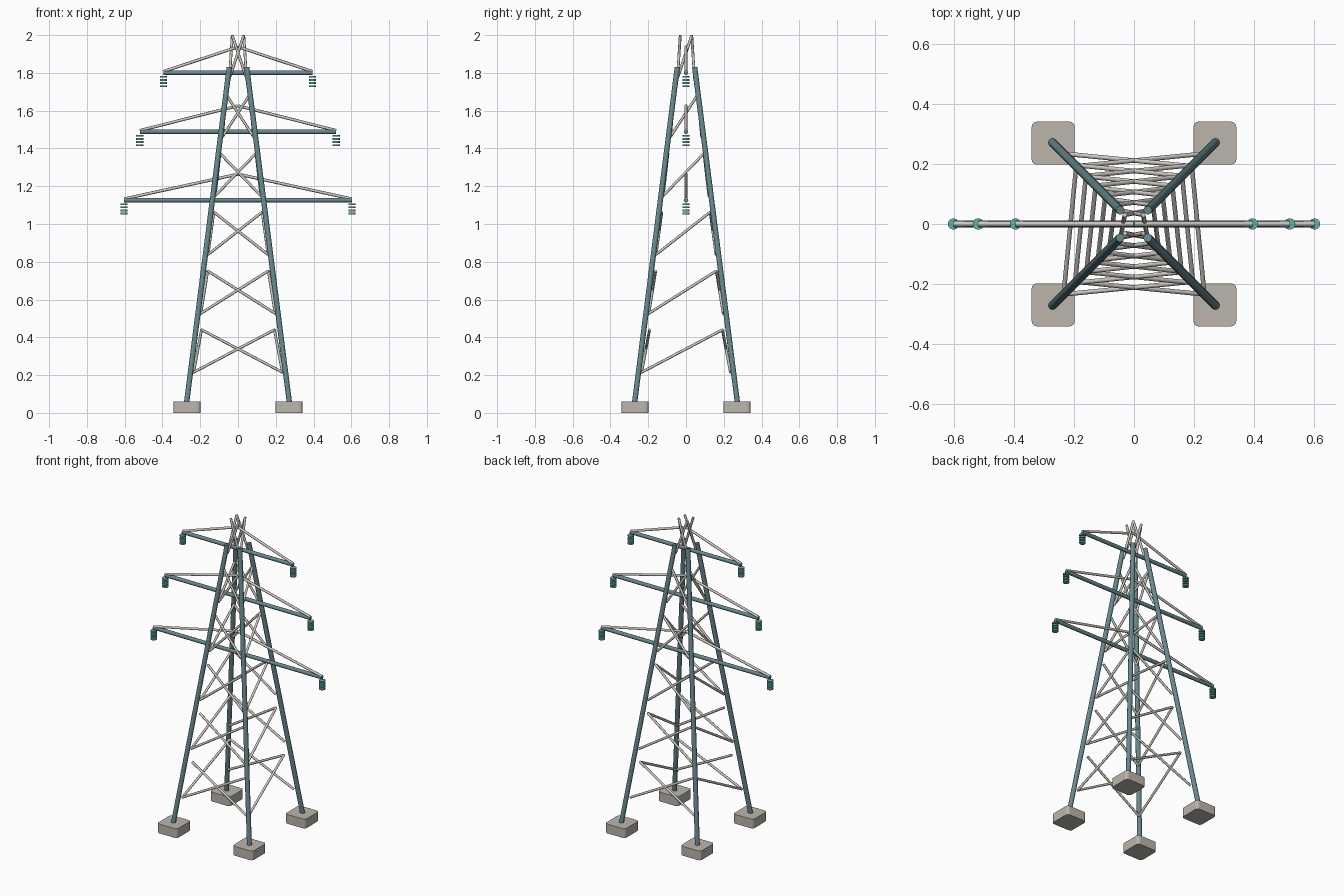
import bpy, bmesh, math
from mathutils import Vector

if "Cube" in bpy.data.objects:
    bpy.data.objects.remove(bpy.data.objects["Cube"])


def material(name, rgb):
    m = bpy.data.materials.new(name)
    m.diffuse_color = (*rgb, 1)
    m.use_nodes = True
    m.node_tree.nodes["Principled BSDF"].inputs["Base Color"].default_value = m.diffuse_color
    return m


STEEL = material("teal steel", (0.14, 0.25, 0.27))
GALV = material("galvanised grey", (0.62, 0.59, 0.54))
GLASS = material("insulator teal", (0.13, 0.44, 0.42))
CONCRETE = material("concrete", (0.50, 0.47, 0.41))


def rod(name, a, b, radius, mat, sides=8):
    """Cylinder running from point a to point b."""
    a, b = Vector(a), Vector(b)
    d = b - a
    bpy.ops.mesh.primitive_cylinder_add(vertices=sides, radius=radius,
                                        depth=d.length, location=(a + b) / 2)
    o = bpy.context.object
    o.rotation_euler = d.to_track_quat('Z', 'Y').to_euler()
    o.name = name
    o.data.materials.append(mat)
    bpy.ops.object.shade_smooth_by_angle(angle=math.radians(50))
    return o


def footing(x, y):
    """Concrete pad with rounded vertical corners."""
    bm = bmesh.new()
    bmesh.ops.create_cube(bm, size=1)
    for v in bm.verts:
        v.co = (v.co.x * 0.144, v.co.y * 0.144, v.co.z * 0.06)
    upright = [e for e in bm.edges
               if abs(e.verts[0].co.z - e.verts[1].co.z) > 0.01]
    bmesh.ops.bevel(bm, geom=upright, offset=0.018, segments=3,
                    profile=0.5, affect='EDGES')
    me = bpy.data.meshes.new("footing")
    bm.to_mesh(me)
    bm.free()
    me.materials.append(CONCRETE)
    o = bpy.data.objects.new("footing", me)
    o.location = (x, y, 0.03)
    bpy.context.collection.objects.link(o)


# Footings and the four leaning legs
for sx in (-1, 1):
    for sy in (-1, 1):
        footing(sx * 0.27, sy * 0.27)
        rod("leg", (sx * 0.272, sy * 0.272, 0.055),
            (sx * 0.046, sy * 0.046, 1.83), 0.0145, STEEL, 12)

# Lattice: crosses on front and back, single diagonals on the sides
for i in range(6):
    z0 = 0.215 + 0.3115 * i
    z1 = z0 + 0.225
    w0 = 0.235 - 0.038 * i
    w1 = 0.193 - 0.0325 * i
    for s in (-1, 1):
        for t in (-1, 1):
            rod("cross_brace", (t * w0, s * w0, z0), (-t * w1, s * w1, z1),
                0.0075, GALV)
        rod("side_brace", (s * w0, -w0, z0), (s * w1, w1, z1), 0.0075, GALV)

# Cross arms with their stays and hanging insulators
for z, half in ((1.126, 0.603), (1.488, 0.52), (1.80, 0.395)):
    rod("cross_arm", (-half, 0, z), (half, 0, z), 0.012, STEEL, 12)
    for s in (-1, 1):
        rod("arm_stay", (s * half, 0, z + 0.007), (0, 0, z + 0.138),
            0.008, GALV)
        for k in range(4):
            zc = z - 0.021 - 0.0165 * k
            rod("insulator_disc", (s * half, 0, zc - 0.0045),
                (s * half, 0, zc + 0.0045), 0.019, GLASS, 12)
